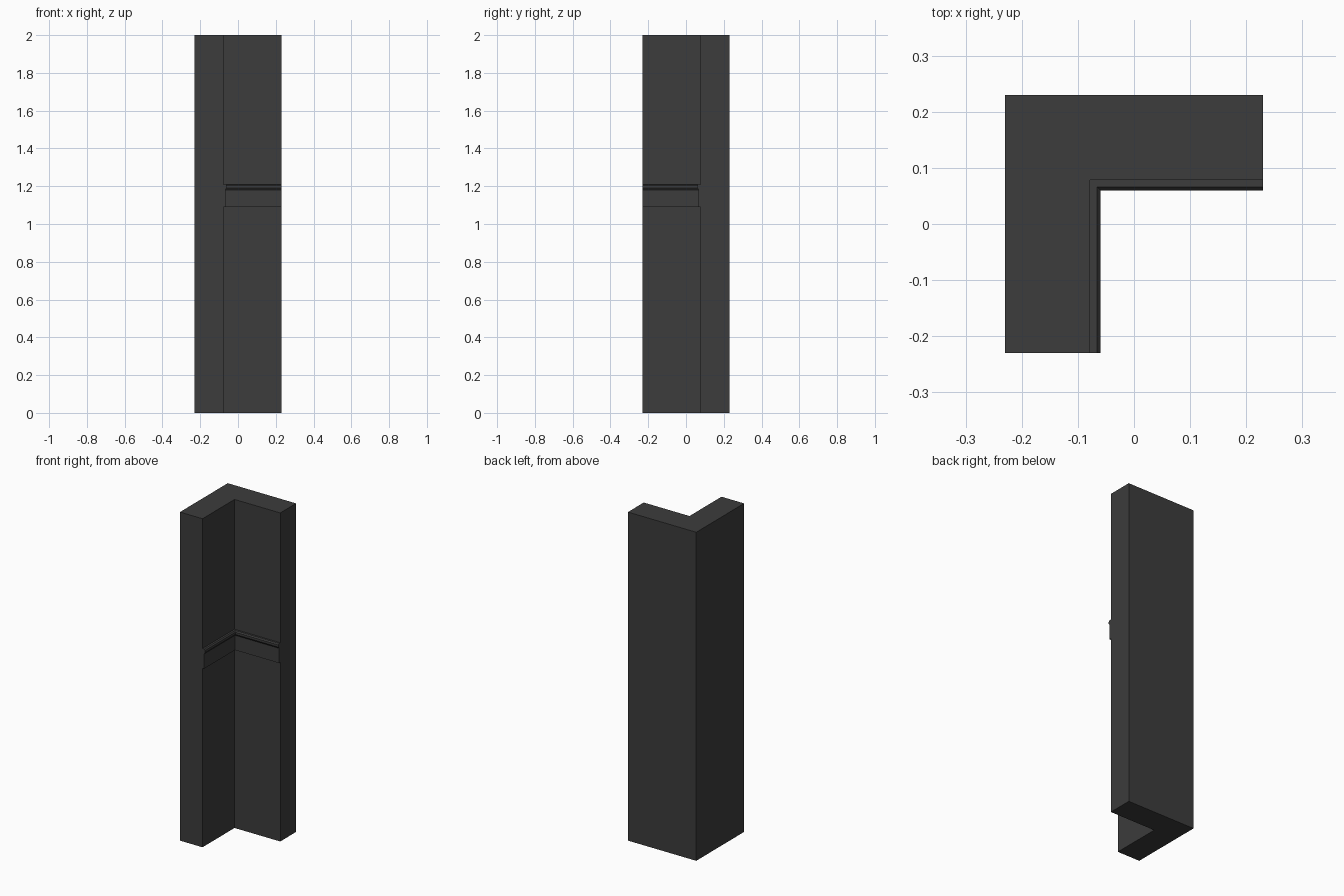
import bpy, bmesh

if "Cube" in bpy.data.objects:
    bpy.data.objects.remove(bpy.data.objects["Cube"])

OUT, IN, H = 0.23, 0.078, 2.0   # outer half width, inner face offset, height

def make_object(name, verts, faces, mat):
    mesh = bpy.data.meshes.new(name)
    mesh.from_pydata(verts, [], faces)
    bm = bmesh.new()
    bm.from_mesh(mesh)
    bmesh.ops.recalc_face_normals(bm, faces=bm.faces)
    bm.to_mesh(mesh)
    bm.free()
    mesh.materials.append(mat)
    obj = bpy.data.objects.new(name, mesh)
    bpy.context.collection.objects.link(obj)
    return obj

def loft(name, rings, mat):
    """Skin between closed rings of equal size and cap both ends."""
    n = len(rings[0])
    faces = [(r * n + i, r * n + (i + 1) % n, (r + 1) * n + (i + 1) % n, (r + 1) * n + i)
             for r in range(len(rings) - 1) for i in range(n)]
    faces += [tuple(range(n)), tuple(range((len(rings) - 1) * n, len(rings) * n))]
    return make_object(name, [v for ring in rings for v in ring], faces, mat)

dark = bpy.data.materials.new("dark_grey")
dark.diffuse_color = (0.045, 0.045, 0.045, 1)
dark.use_nodes = True
dark.node_tree.nodes["Principled BSDF"].inputs["Base Color"].default_value = dark.diffuse_color

# L-shaped wall corner
plan = [(-OUT, -OUT), (-IN, -OUT), (-IN, IN), (OUT, IN), (OUT, OUT), (-OUT, OUT)]
loft("wall_corner", [[(x, y, z) for x, y in plan] for z in (0, H)], dark)

# Mitred rail with a projecting top lip, on the inside faces: (projection, height)
profile = [(0, 1.09), (0.011, 1.09), (0.011, 1.18), (0.018, 1.19), (0.018, 1.203), (0.012, 1.21), (0, 1.21)]
loft("wall_rail", [
    [(-IN + d, -OUT, z) for d, z in profile],
    [(-IN + d, IN - d, z) for d, z in profile],
    [(OUT, IN - d, z) for d, z in profile],
], dark)
